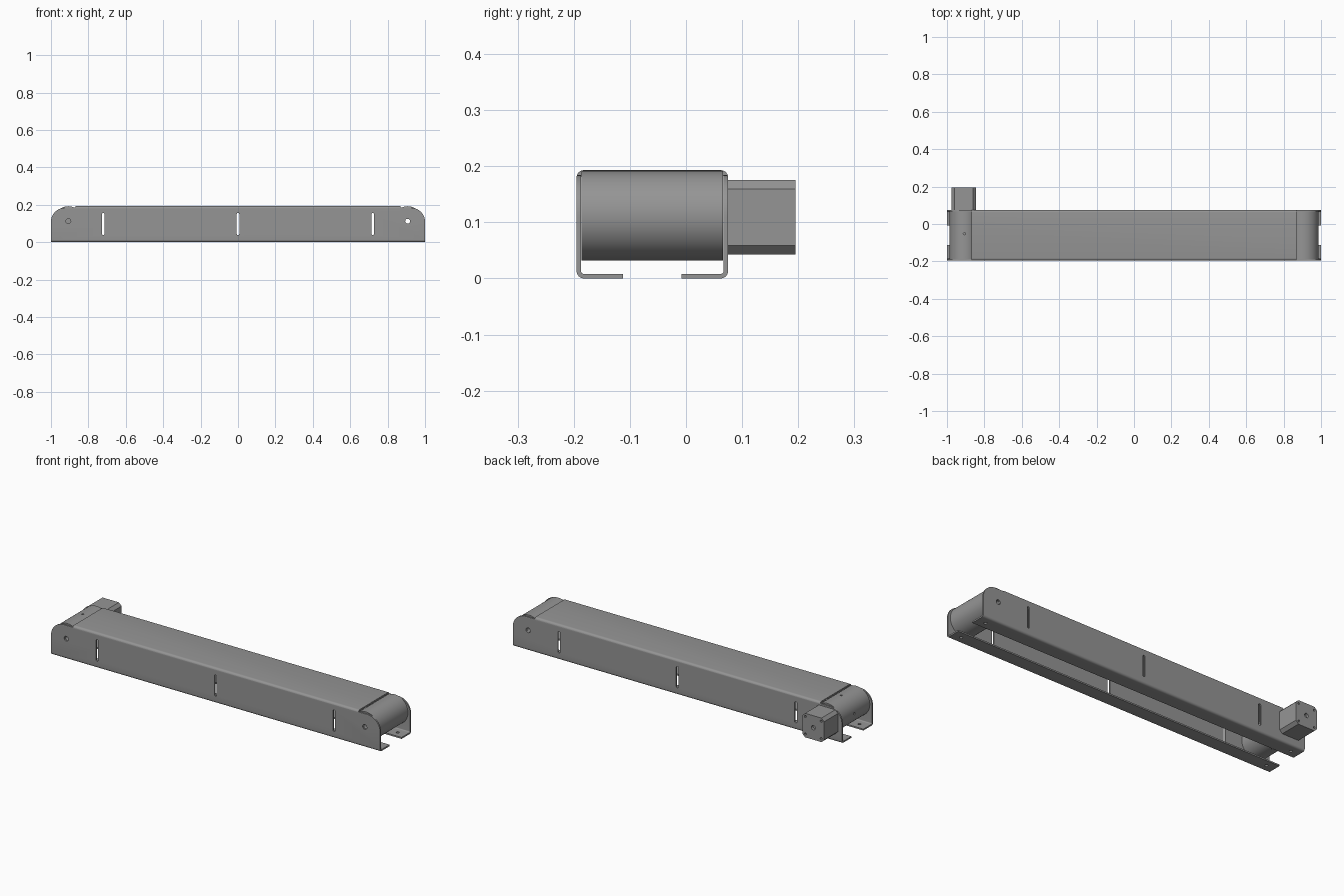
import bpy, bmesh, math
from mathutils import Vector

if "Cube" in bpy.data.objects:
    bpy.data.objects.remove(bpy.data.objects["Cube"])

Y0, Y1, T = -0.195, 0.075, 0.008      # outer faces of the frame, sheet thickness
AX, AZ = 0.907, 0.112                 # roller axis

# Dark grey metal
metal = bpy.data.materials.new("dark_grey_metal")
metal.diffuse_color = (0.3, 0.3, 0.3, 1)
metal.use_nodes = True
metal.node_tree.nodes["Principled BSDF"].inputs["Base Color"].default_value = metal.diffuse_color


def rounded(corners, n=6):
    """Fillet square corners given as (a, b, radius)."""
    out = []
    for i, (a, b, r) in enumerate(corners):
        p = Vector((a, b))
        if r == 0:
            out.append(p)
            continue
        u = (Vector(corners[i - 1][:2]) - p).normalized()
        v = (Vector(corners[(i + 1) % len(corners)][:2]) - p).normalized()
        c = p + (u + v) * r
        for k in range(n + 1):
            t = math.pi / 2 * k / n
            out.append(c - v * r * math.cos(t) - u * r * math.sin(t))
    return out


def box2d(a0, a1, b0, b1, r, n=6):
    return rounded([(a0, b0, r), (a1, b0, r), (a1, b1, r), (a0, b1, r)], n)


def circle(a, b, r, n=24):
    return [(a + r * math.cos(2 * math.pi * k / n), b + r * math.sin(2 * math.pi * k / n))
            for k in range(n)]


def prism(name, pts, axis, lo, hi):
    place = {'x': lambda p, d: (d, p[0], p[1]),
             'y': lambda p, d: (p[0], d, p[1]),
             'z': lambda p, d: (p[0], p[1], d)}[axis]
    bm = bmesh.new()
    a = [bm.verts.new(place(p, lo)) for p in pts]
    b = [bm.verts.new(place(p, hi)) for p in pts]
    bm.faces.new(a)
    bm.faces.new(b)
    for i in range(len(pts)):
        j = (i + 1) % len(pts)
        bm.faces.new((a[i], a[j], b[j], b[i]))
    bmesh.ops.recalc_face_normals(bm, faces=bm.faces[:])
    me = bpy.data.meshes.new(name)
    bm.to_mesh(me)
    bm.free()
    me.materials.append(metal)
    ob = bpy.data.objects.new(name, me)
    bpy.context.collection.objects.link(ob)
    return ob


def select(ob):
    bpy.ops.object.select_all(action='DESELECT')
    ob.select_set(True)
    bpy.context.view_layer.objects.active = ob


def boolean(ob, cutter, op='DIFFERENCE'):
    select(ob)
    m = ob.modifiers.new("cut", 'BOOLEAN')
    m.object, m.operation, m.solver = cutter, op, 'EXACT'
    bpy.ops.object.modifier_apply(modifier=m.name)
    bpy.data.objects.remove(cutter)


def smooth(ob):
    select(ob)
    bpy.ops.object.shade_smooth_by_angle(angle=math.radians(30))


# Folded sheet-metal frame: C-shaped channel open at the bottom
R, r = 0.013, 0.005
top, lip = 0.193, 0.083
frame = prism("conveyor_frame", rounded([
    (Y0 + lip, 0, 0), (Y0, 0, R), (Y0, top, R), (Y1, top, R), (Y1, 0, R), (Y1 - lip, 0, 0),
    (Y1 - lip, T, 0), (Y1 - T, T, r), (Y1 - T, top - T, r),
    (Y0 + T, top - T, r), (Y0 + T, T, r), (Y0 + lip, T, 0)]), 'x', -1, 1)

# Side outline: rounded end cheeks, top sheet stops short of the rollers
zc = top - T - 0.001
boolean(frame, prism("outline_cutter", rounded([
    (-1, -0.01, 0), (1, -0.01, 0), (1, zc, 0.075), (0.868, zc, 0), (0.868, 0.25, 0),
    (-0.868, 0.25, 0), (-0.868, zc, 0), (-1, zc, 0.075)], 10), 'y', -0.3, 0.3), 'INTERSECT')
# Trim the leftover inner bend so the cheeks are flat inside
for s in (-1, 1):
    boolean(frame, prism("bend_cutter", box2d(0.935 * s - 0.067, 0.935 * s + 0.067,
                                              0.1, 0.25, 0.001, 1), 'y', Y0 + T, Y1 - T))

# Adjustment slots, axle holes and mounting holes in the bottom lips
for x in (-0.72, 0, 0.72):
    boolean(frame, prism("slot_cutter", box2d(x - 0.007, x + 0.007, 0.038, 0.156, 0.0069),
                         'y', -0.3, 0.3))
for x in (-AX, AX):
    boolean(frame, prism("axle_cutter", circle(x, AZ, 0.013), 'y', -0.3, 0.3))
    for y in (Y0 + 0.045, Y1 - 0.045):
        boolean(frame, prism("lip_hole_cutter", circle(math.copysign(0.95, x), y, 0.008, 16),
                             'z', -0.05, 0.03))
smooth(frame)

# End rollers with an axial bore
for name, x in (("drive_roller", -AX), ("idler_roller", AX)):
    roller = prism(name, circle(x, AZ, 0.08, 64), 'y', Y0 + T + 0.001, Y1 - T - 0.001)
    boolean(roller, prism("bore_cutter", circle(x, AZ, 0.013), 'y', -0.3, 0.3))
    if x < 0:
        # Radial set-screw holes around the drive roller
        for k in range(4):
            hole = prism("screw_cutter", circle(0, 0, 0.006, 12), 'z', 0.05, 0.1)
            hole.location = (x, -0.052, AZ)
            hole.rotation_euler = (0, k * math.pi / 2, 0)
            bpy.context.view_layer.update()
            boolean(roller, hole)
    smooth(roller)

# Square motor with chamfered edges, screw holes and a shaft hole
mx, mz, h = -0.91, 0.109, 0.066
motor = prism("motor", box2d(mx - h, mx + h, mz - h, mz + h, 0.016, 1), 'y', Y1, 0.195)
boolean(motor, prism("shaft_cutter", circle(mx, mz, 0.012), 'y', 0.18, 0.21))
for sx in (-1, 1):
    for sz in (-1, 1):
        boolean(motor, prism("bolt_cutter", circle(mx + sx * 0.048, mz + sz * 0.048, 0.006, 12),
                             'y', 0.18, 0.21))
smooth(motor)
